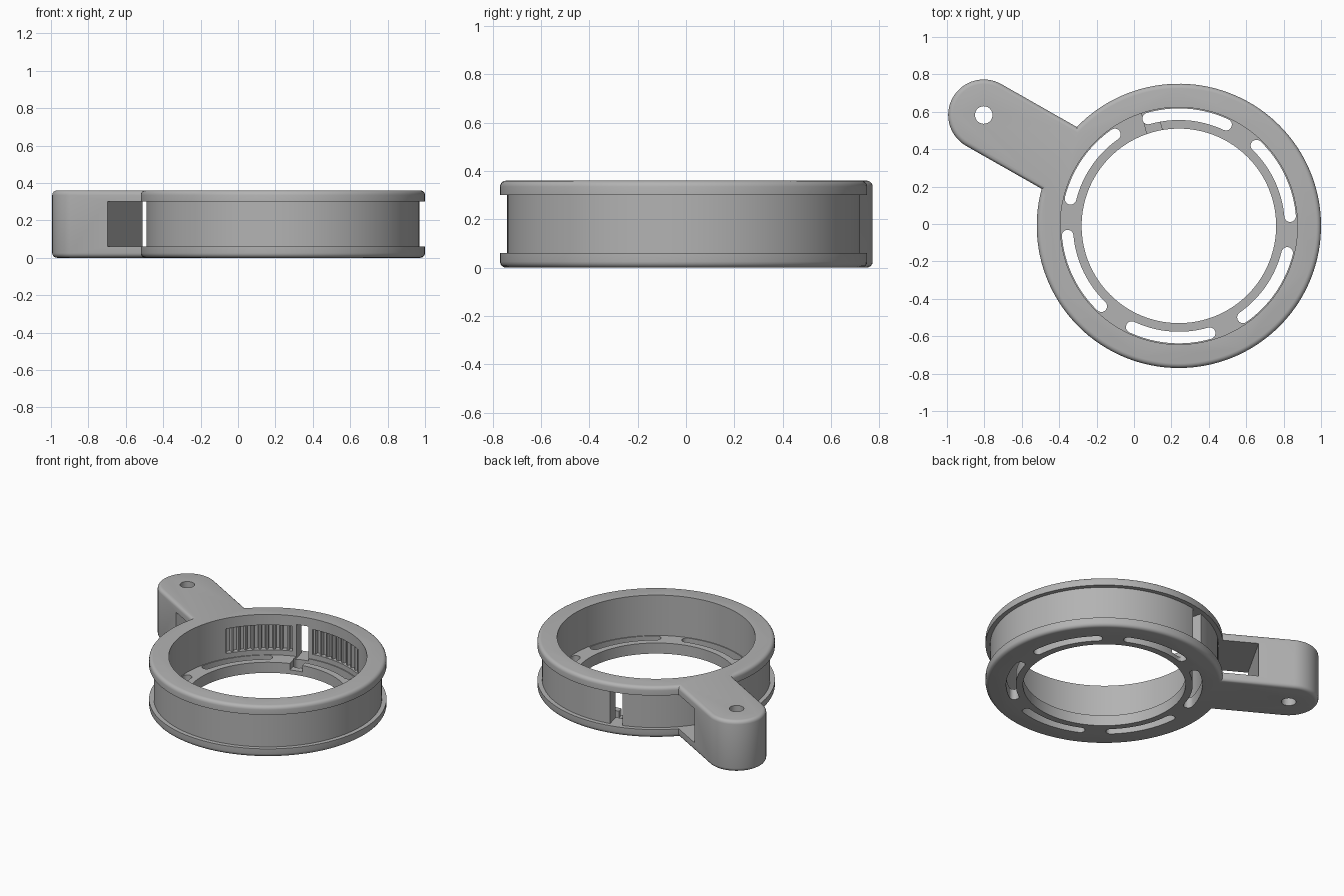
import bpy, bmesh, math
from math import sin, cos, radians, pi

old = bpy.data.objects.get("Cube")
if old:
    bpy.data.objects.remove(old, do_unlink=True)

# Main dimensions
CX, CY = 0.24, -0.01
HEIGHT, LOW, HIGH = 0.36, 0.06, 0.30
R_RING, R_WALL, R_BORE, R_HOLE = 0.76, 0.73, 0.634, 0.52
FLOOR = 0.075
ARM_ANGLE, ARM_LEN, ARM_HALF = 150.4, 1.2, 0.19
GAP_ANGLE = 104.5

grey = bpy.data.materials.new("plain grey")
grey.use_nodes = True
grey.diffuse_color = (0.45, 0.45, 0.45, 1)
grey.node_tree.nodes["Principled BSDF"].inputs["Base Color"].default_value = grey.diffuse_color


def arc(r, a, b, n, centre=(CX, CY)):
    """Points on an arc, angles in degrees."""
    steps = [radians(a + (b - a) * i / n) for i in range(n + 1)]
    return [(centre[0] + r * cos(t), centre[1] + r * sin(t)) for t in steps]


def polar(r, a):
    return arc(r, a, a, 1)[0]


def prism(name, points, z0, z1, round_edges=0):
    """Extrude a closed outline between two heights, optionally rounding its rims."""
    bm = bmesh.new()
    base = bm.faces.new([bm.verts.new((x, y, z0)) for x, y in points])
    top = bmesh.ops.extrude_face_region(bm, geom=[base])["geom"]
    bmesh.ops.translate(bm, verts=[v for v in top if isinstance(v, bmesh.types.BMVert)],
                        vec=(0, 0, z1 - z0))
    bmesh.ops.recalc_face_normals(bm, faces=bm.faces)
    if round_edges:
        rims = [e for e in bm.edges if abs(e.verts[0].co.z - e.verts[1].co.z) < 1e-5]
        bmesh.ops.bevel(bm, geom=rims, offset=round_edges, segments=4,
                        profile=0.5, affect='EDGES')
    mesh = bpy.data.meshes.new(name)
    bm.to_mesh(mesh)
    bm.free()
    obj = bpy.data.objects.new(name, mesh)
    bpy.context.collection.objects.link(obj)
    mesh.materials.append(grey)
    return obj


def radial_box(name, angle, r0, r1, half, z0, z1):
    """A box lying along a ray from the ring centre."""
    c, s = cos(radians(angle)), sin(radians(angle))
    corners = [(r0, -half), (r1, -half), (r1, half), (r0, half)]
    return prism(name, [(CX + u * c - v * s, CY + u * s + v * c) for u, v in corners], z0, z1)


def disc(name, r, z0, z1, n=128, centre=(CX, CY)):
    return prism(name, arc(r, 0, 360, n, centre)[:-1], z0, z1)


def boolean(body, tool, operation='DIFFERENCE'):
    tool.hide_render = True
    mod = body.modifiers.new("cut", 'BOOLEAN')
    mod.operation, mod.solver, mod.object = operation, 'EXACT', tool
    bpy.context.view_layer.objects.active = body
    bpy.ops.object.modifier_apply(modifier=mod.name)
    bpy.data.objects.remove(tool, do_unlink=True)


# Ring and arm as one rounded plate
spread = math.degrees(math.asin(ARM_HALF / R_RING))
arm_end = polar(ARM_LEN, ARM_ANGLE)
outline = arc(R_RING, ARM_ANGLE + spread, ARM_ANGLE - spread + 360, 120)
outline += arc(ARM_HALF, ARM_ANGLE - 90, ARM_ANGLE + 90, 32, arm_end)
body = prism("spool_ring_with_arm", outline, 0, HEIGHT, 0.025)

# Outer groove and the window through the arm
groove = disc("groove_cutter", 0.9, LOW, HIGH)
boolean(groove, disc("wall_core", R_WALL, 0, HEIGHT))
boolean(body, groove)
boolean(body, radial_box("arm_window", ARM_ANGLE, 0.8, 0.97, 0.25, LOW, HIGH))

# Bore, bottom opening and screw hole
boolean(body, disc("bore", R_BORE, FLOOR, 0.5))
boolean(body, disc("opening", R_HOLE, -0.1, 0.2))
boolean(body, disc("screw_hole", 0.047, -0.1, 0.5, 32, arm_end))

# Six rounded slots in the floor
mid, half = 0.597, 0.031
for k in range(6):
    a, b = 60 * k + 5, 60 * k + 46
    slot = arc(mid + half, a, b, 16)
    slot += arc(half, b, b + 180, 10, polar(mid, b))[1:-1]
    slot += arc(mid - half, b, a, 16)
    slot += arc(half, a + 180, a + 360, 10, polar(mid, a))[1:-1]
    boolean(body, prism("floor_slot", slot, -0.1, 0.1))

# Grip ridges recessed in the inner wall on both sides of the gap
for start in (GAP_ANGLE - 46, GAP_ANGLE + 6):
    ridges, teeth, pitch = [], 10, 4
    for i in range(teeth):
        a = start + i * pitch
        for step, r in ((0, 0.668), (1.8, 0.668), (2.4, 0.645), (3.4, 0.645)):
            ridges.append(polar(r, a + step))
    ridges += arc(0.6, start + teeth * pitch, start, 16)
    boolean(body, prism("grip_recess", ridges, 0.11, 0.285))

# Cable gap through the wall and channel across the inner lip
boolean(body, radial_box("wall_gap", GAP_ANGLE, 0.6, 0.75, 0.042, LOW, HIGH))
boolean(body, radial_box("lip_channel", GAP_ANGLE, 0.48, 0.61, 0.042, 0.03, 0.2))

# Smooth curves, keep hard edges
bpy.ops.object.select_all(action='DESELECT')
body.select_set(True)
bpy.context.view_layer.objects.active = body
bpy.ops.object.shade_smooth_by_angle(angle=radians(30))
